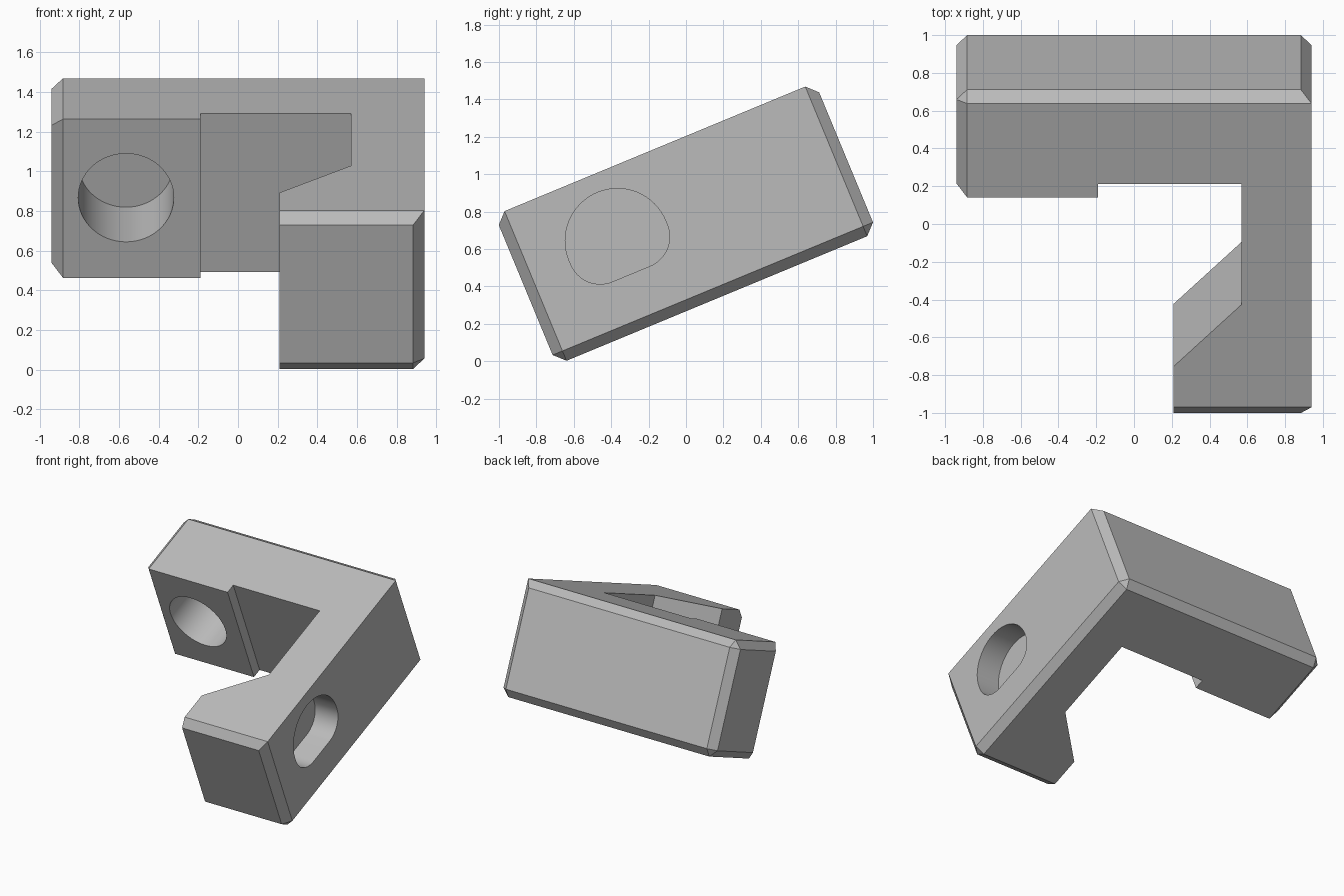
import bpy, bmesh
from math import radians, cos, sin, pi
from mathutils import Matrix, Vector

if "Cube" in bpy.data.objects:
    bpy.data.objects.remove(bpy.data.objects["Cube"])

TILT = Matrix.Rotation(radians(22.5), 4, "X")
LEFT, BACK, FRONT, BOTTOM, TOP = 0.94, 1.208, -0.646, 0.247, 1.113
ARM_FRONT, CHAMFER = 0.613, 0.057

grey = bpy.data.materials.new("plain grey")
grey.use_nodes = True
grey.diffuse_color = (0.5, 0.5, 0.5, 1)
grey.node_tree.nodes["Principled BSDF"].inputs["Base Color"].default_value = grey.diffuse_color


def prism(name, points, direction, edge_rule=None):
    """Extrude a flat outline; chamfer the edges chosen by the rule."""
    bm = bmesh.new()
    face = bm.faces.new([bm.verts.new(p) for p in points])
    new = bmesh.ops.extrude_face_region(bm, geom=[face])["geom"]
    moved = [v for v in new if isinstance(v, bmesh.types.BMVert)]
    bmesh.ops.translate(bm, verts=moved, vec=direction)
    bmesh.ops.recalc_face_normals(bm, faces=bm.faces)
    if edge_rule:
        edges = [e for e in bm.edges if edge_rule(*[v.co for v in e.verts])]
        bmesh.ops.bevel(bm, geom=edges, offset=CHAMFER, offset_type="OFFSET",
                        segments=1, profile=0.5, affect="EDGES")
    mesh = bpy.data.meshes.new(name)
    bm.to_mesh(mesh)
    bm.free()
    mesh.materials.append(grey)
    obj = bpy.data.objects.new(name, mesh)
    bpy.context.collection.objects.link(obj)
    obj.matrix_world = TILT
    return obj


def arc(cx, cy, radius, start, end, steps):
    angles = [radians(start + (end - start) * i / steps) for i in range(steps + 1)]
    return [(cx + radius * cos(a), cy + radius * sin(a)) for a in angles]


def is_outer_edge(a, b):
    """Outer edges are chamfered, except the upper edge of the left side."""
    def both(axis, value):
        return abs(a[axis] - value) < 1e-4 and abs(b[axis] - value) < 1e-4
    left, right = both(0, LEFT), both(0, -LEFT)
    ends = both(1, BACK) or both(1, FRONT)
    top, bottom = both(2, TOP), both(2, BOTTOM)
    if top:
        return ends or right
    if bottom:
        return ends or right or left
    return left or right


# Angled body: arm along the back, leg on the left with a tapered foot
outline = [(-LEFT, ARM_FRONT), (-0.19, ARM_FRONT), (-0.19, 0.69), (0.57, 0.69),
           (0.57, 0), (0.21, -0.355), (0.21, FRONT), (LEFT, FRONT),
           (LEFT, BACK), (-LEFT, BACK)]
body = prism("bracket_body", [(x, y, BOTTOM) for x, y in outline],
             Vector((0, 0, TOP - BOTTOM)), is_outer_edge)

# Round blind hole in the front of the arm
circle = arc(-0.565, 0.684, 0.241, 0, 360, 64)[:-1]
round_cutter = prism("round_hole_cutter", [(x, ARM_FRONT - 0.1, z) for x, z in circle],
                     Vector((0, 0.557, 0)))

# Arched blind pocket with rounded lower corners in the left side
R, r, cy, cz, flat = 0.279, 0.17, -0.092, 0.736, -0.192
arch = (arc(cy, cz, R, 0, 180, 32)
        + arc(cy - R + r, cz + flat + r, r, 180, 270, 16)
        + arc(cy + R - r, cz + flat + r, r, 270, 360, 16))
pocket_cutter = prism("pocket_cutter", [(LEFT + 0.1, y, z) for y, z in arch],
                      Vector((-0.3, 0, 0)))

# Cut both holes and bake the result
cutters = (round_cutter, pocket_cutter)
for cutter in cutters:
    cutter.hide_render = True
    mod = body.modifiers.new(cutter.name, "BOOLEAN")
    mod.operation, mod.solver, mod.object = "DIFFERENCE", "EXACT", cutter
bpy.context.view_layer.update()
graph = bpy.context.evaluated_depsgraph_get()
baked = bpy.data.meshes.new_from_object(body.evaluated_get(graph))
body.modifiers.clear()
body.data = baked
for cutter in cutters:
    bpy.data.objects.remove(cutter)

bpy.ops.object.select_all(action="DESELECT")
body.select_set(True)
bpy.context.view_layer.objects.active = body
bpy.ops.object.shade_smooth_by_angle(angle=radians(25))
